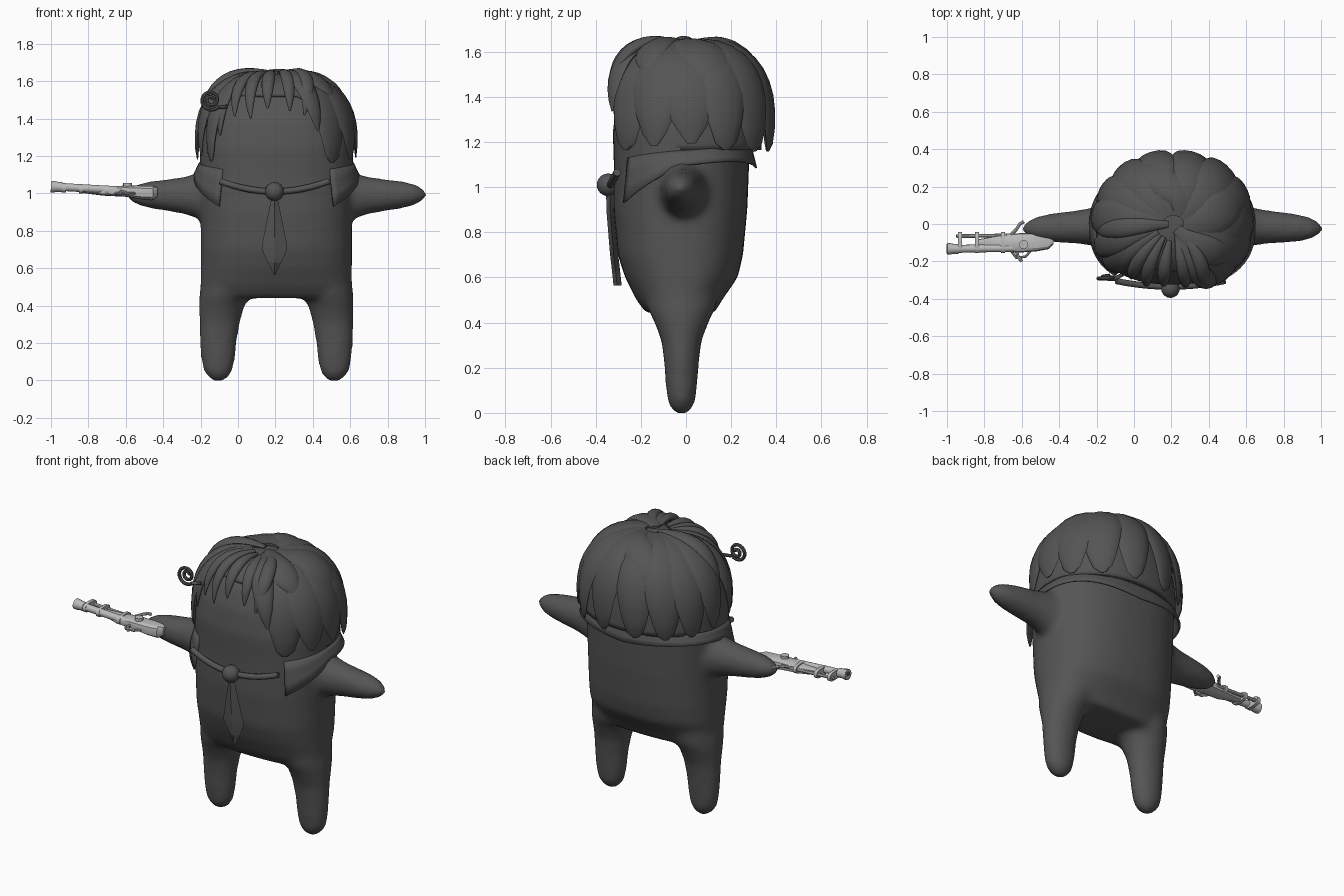
import bpy, bmesh, math
from mathutils import Vector

if "Cube" in bpy.data.objects:
    bpy.data.objects.remove(bpy.data.objects["Cube"])

CX, CY = 0.205, -0.02      # body axis


def material(name, v):
    m = bpy.data.materials.new(name)
    m.diffuse_color = (v, v, v, 1)
    m.use_nodes = True
    m.node_tree.nodes["Principled BSDF"].inputs["Base Color"].default_value = m.diffuse_color
    return m


DARK = material("dark_grey", 0.09)
METAL = material("light_metal", 0.5)


def finish(name, bm, mat, angle=40):
    bmesh.ops.recalc_face_normals(bm, faces=bm.faces)
    me = bpy.data.meshes.new(name)
    bm.to_mesh(me)
    bm.free()
    ob = bpy.data.objects.new(name, me)
    bpy.context.collection.objects.link(ob)
    me.materials.append(mat)
    bpy.ops.object.select_all(action='DESELECT')
    ob.select_set(True)
    bpy.context.view_layer.objects.active = ob
    bpy.ops.object.shade_smooth_by_angle(angle=math.radians(angle))
    return ob


def loft(bm, rings, caps=True):
    """Skin a list of closed point rings."""
    vs = [[bm.verts.new(p) for p in r] for r in rings]
    n = len(vs[0])
    for a, b in zip(vs, vs[1:]):
        for i in range(n):
            j = (i + 1) % n
            bm.faces.new((a[i], a[j], b[j], b[i]))
    if caps:
        bm.faces.new(vs[0])
        bm.faces.new(vs[-1])


def oval(t, a, b, power=2.0):
    c, s = math.cos(t), math.sin(t)
    e = 2 / power
    return (a * math.copysign(abs(c) ** e, c), b * math.copysign(abs(s) ** e, s))


def oval_ring(c, a, b, axis='z', power=2.0, n=32):
    out = []
    for i in range(n):
        p, q = oval(2 * math.pi * i / n, a, b, power)
        d = (p, q, 0) if axis == 'z' else (0, p, q)
        out.append(Vector(c) + Vector(d))
    return out


def tube(name, pts, r, mat, n=8):
    """Round rod along a path; r is a number or one radius per point."""
    pts = [Vector(p) for p in pts]
    rad = r if isinstance(r, (list, tuple)) else [r] * len(pts)
    rings = []
    for i, p in enumerate(pts):
        t = (pts[min(i + 1, len(pts) - 1)] - pts[max(i - 1, 0)]).normalized()
        u = t.cross(Vector((0.1, 1, 0.07))).normalized()
        v = t.cross(u)
        rings.append([p + rad[i] * (u * math.cos(k * 2 * math.pi / n) + v * math.sin(k * 2 * math.pi / n))
                      for k in range(n)])
    bm = bmesh.new()
    loft(bm, rings)
    return finish(name, bm, mat)


# ---- body: torso, legs and arms fused into one soft shape
bm = bmesh.new()
torso = [(.44, .39, .15, -.025), (.50, .405, .19, -.03), (.6, .405, .25, -.02), (.7, .405, .278, -.025),
         (.9, .405, .297, -.025), (1.1, .41, .30, -.02), (1.25, .41, .305, -.02), (1.38, .39, .295, -.01),
         (1.48, .345, .265, 0), (1.55, .28, .21, 0), (1.6, .17, .13, 0), (1.615, .07, .05, 0)]
loft(bm, [oval_ring((CX, y, z), a, b, power=2.4) for z, a, b, y in torso])
leg = [(-.005, .02, .02, .31), (.01, .05, .042, .31), (.05, .078, .062, .312), (.12, .092, .07, .312),
       (.22, .1, .077, .31), (.32, .11, .09, .302), (.40, .122, .12, .292), (.46, .14, .15, .272),
       (.55, .16, .17, .24)]
arm = [(.30, .12, .16), (.38, .115, .145), (.43, .102, .118), (.50, .09, .098), (.60, .082, .083),
       (.68, .072, .072), (.74, .058, .056), (.78, .036, .036), (.805, .012, .012)]
for s in (-1, 1):
    loft(bm, [oval_ring((CX + s * x, CY, z), a, b) for z, a, b, x in leg])
    loft(bm, [oval_ring((CX + s * x, -.01 - .03 * (x - .3), .985 + .02 * (x - .3)), a, b, 'x')
              for x, a, b in arm])
body = finish("body", bm, DARK)
rm = body.modifiers.new("fuse", 'REMESH')
rm.mode, rm.voxel_size, rm.use_smooth_shade = 'VOXEL', 0.018, True
sm = body.modifiers.new("soften", 'SMOOTH')
sm.factor, sm.iterations = 0.5, 10

# ---- hair: cap with an open face, covered in leaf-shaped locks
HC = Vector((0.21, 0.0, 1.22))


def scalp(az, u, lift=0.0):
    """Point on the hair surface: u = 0 crown, 1 widest, above 1 straight down."""
    ph = min(u, 1) * math.pi / 2
    f = math.sin(ph) ** .8
    z = 1.2 + .44 * max(math.cos(ph), 0) ** .85 - max(u - 1, 0) * .35
    a, b = oval(math.radians(az), .405 + lift, .335 + lift, 2.2)
    return Vector((HC.x + a * f, HC.y + b * f, z + lift * math.cos(ph)))


def hairline(az):
    d = abs((az + 108 + 180) % 360 - 180)      # angle from the middle of the face
    k = min(max((d - 38) / 22, 0), 1)
    return .5 + .6 * k * k * (3 - 2 * k)


bm = bmesh.new()
loft(bm, [[scalp(az, hairline(az) * k / 14) for az in range(0, 360, 6)] for k in range(1, 15)], caps=False)
bmesh.ops.contextual_create(bm, geom=[e for e in bm.edges if e.is_boundary and
                                      min(v.co.z for v in e.verts) > 1.58])
cap = finish("hair_cap", bm, DARK)
so = cap.modifiers.new("thickness", 'SOLIDIFY')
so.thickness = 0.03


def lock(az0, u0, az1, u1, w, lift, th=.022, steps=12, n=12):
    def path(t):
        flick = lift * math.sin(math.pi * min(t * .8, 1)) + .008
        return scalp(az0 + (az1 - az0) * t ** .8, u0 + (u1 - u0) * t, flick)
    rings = []
    for i in range(steps + 1):
        t = i / steps
        p = path(t)
        tan = (path(min(t + .02, 1)) - path(max(t - .02, 0))).normalized()
        side = tan.cross(p - HC).normalized()
        nor = side.cross(tan)
        prof = max(.03, math.sin(math.pi * (.08 + .9 * t ** 1.15)) ** .75)
        ring = []
        for k in range(n):
            c, s = math.cos(2 * math.pi * k / n), math.sin(2 * math.pi * k / n)
            x = w * prof * c
            ring.append(p + side * x + nor * (th * prof * s - 1.3 * x * x))
        rings.append(ring)
    bm = bmesh.new()
    loft(bm, rings)
    finish("hair_lock", bm, DARK, 60)


LOCKS = [  # start angle, start u, end angle, end u, half width, lift
    (-150, .1, -135, .88, .045, .02), (-135, .1, -122, .74, .035, .035), (-120, .1, -108, .76, .035, .04),
    (-100, .12, -96, .68, .035, .045), (-80, .1, -82, .70, .035, .05), (-75, .08, -62, .85, .06, .05),
    (-50, .08, -72, .74, .04, .06), (-40, .05, -48, 1.1, .12, .012), (-20, .05, -22, 1.05, .13, .01),
    (0, .1, 3, 1.02, .15, .012), (25, .05, 28, 1.1, .12, .02), (45, .05, 55, 1.12, .12, .035),
    (75, .05, 80, 1.12, .11, .045), (100, .05, 104, 1.12, .11, .045), (125, .05, 128, 1.12, .11, .03),
    (150, .05, 152, 1.1, .11, .02), (172, .05, 175, 1.05, .10, .025), (195, .1, 200, 1.0, .07, .03),
    (212, .1, 216, 1.08, .06, .022), (182, .02, 186, .72, .05, .04), (60, .05, 130, .7, .09, .035),
    (-10, .05, 40, .75, .12, .022), (-60, .03, -30, .6, .08, .025)]
for l in LOCKS:
    lock(*l)

# ---- curled ornament at the temple
spiral = []
for i in range(34):
    a, r = i * .36, .010 + .0014 * i
    spiral.append((-.145 + r * math.cos(a), -.275 - .0006 * i, 1.50 + r * math.sin(a)))
spiral += [(-.10, -.29, 1.46), (-.06, -.27, 1.465)]
tube("hair_curl", spiral, .010, DARK)

# ---- collar: flared band, open at the front with pointed ends
bm = bmesh.new()
rows = []
N = 48
for i in range(N + 1):
    az = -50 + 280 * i / N
    d = abs(az - 90) / 140                    # 0 at the back, 1 at the front tips
    e = max((d - .66) / .34, 0)
    top = 1.185 - .055 * d ** 2
    bot = 1.085 + .03 * math.sin(math.pi * min(d / .75, 1)) - .155 * e
    pts = []
    for k in range(4):
        t = k / 3
        a, b = oval(math.radians(az), .415 + .03 * t, .305 + .025 * t, 2.4)
        pts.append(bm.verts.new((CX + a, CY + .005 + b, top + (bot - top) * t)))
    rows.append(pts)
for a, b in zip(rows, rows[1:]):
    for k in range(3):
        bm.faces.new((a[k], b[k], b[k + 1], a[k + 1]))
collar = finish("collar", bm, DARK)
so = collar.modifiers.new("thickness", 'SOLIDIFY')
so.thickness = 0.01

# ---- neck cord, knot and tie blade
cord = []
for i in range(17):
    t = i / 8 - 1
    cord.append((.195 + .29 * t, -.335 + .03 * t * t, 1.01 + .055 * t * t))
tube("tie_cord", cord, .017, DARK, 10)
bm = bmesh.new()
bmesh.ops.create_uvsphere(bm, u_segments=20, v_segments=12, radius=.05)
bmesh.ops.translate(bm, verts=bm.verts, vec=(.195, -.345, 1.01))
finish("tie_knot", bm, DARK)
bm = bmesh.new()
blade = [(.97, .018, -.338), (.88, .036, -.335), (.72, .068, -.322), (.70, .068, -.32),
         (.63, .036, -.312), (.565, .003, -.305)]
loft(bm, [[(.195 + w, y, z), (.195, y - .016, z), (.195 - w, y, z), (.195, y + .02, z)] for z, w, y in blade])
finish("tie_blade", bm, DARK, 20)

# ---- old pistol held at the left hand
bm = bmesh.new()
stock = [(-.83, .018, .016, -.10, 1.018), (-.72, .045, .024, -.105, 1.012), (-.60, .052, .030, -.10, 1.012),
         (-.52, .048, .036, -.098, 1.005), (-.455, .036, .038, -.098, 1.003), (-.43, .012, .024, -.095, 1.008)]
loft(bm, [oval_ring((x, y, z), a, b, 'x', 3, 12) for x, a, b, y, z in stock])
finish("pistol_stock", bm, METAL, 25)
tube("pistol_barrel", [(-.99, -.133, 1.037), (-.62, -.128, 1.016)], .021, METAL, 14)
tube("pistol_muzzle", [(-1, -.133, 1.037), (-.985, -.133, 1.036), (-.965, -.133, 1.035), (-.94, -.133, 1.033)],
     [.031, .031, .027, .027], METAL, 14)
tube("pistol_bore", [(-1.0005, -.133, 1.037), (-.999, -.133, 1.037)], .018, DARK, 14)
tube("pistol_rod", [(-.95, -.065, 1.028), (-.60, -.06, 1.012)], .010, METAL)
for x in (-.93, -.84, -.70):
    z = 1.034 - .06 * (x + 1)
    bm = bmesh.new()
    loft(bm, [oval_ring((x + dx, -.1, z), .056, .026, 'x', 3, 16) for dx in (-.01, .01)])
    finish("pistol_band", bm, METAL)
tube("pistol_screw", [(-.59, -.11, 1.03), (-.59, -.11, 1.056)], .024, METAL, 12)
tube("pistol_hammer", [(-.66, -.06, 1.02), (-.63, -.03, 1.03), (-.61, 0, 1.03), (-.59, .012, 1.025)], .009, METAL)
tube("pistol_trigger", [(-.63, -.14, 1.01), (-.62, -.175, 1.01), (-.60, -.2, 1.005)], .009, METAL)
tube("trigger_guard", [(-.66, -.14, 1.0), (-.63, -.18, 1.0), (-.58, -.175, 1.0), (-.55, -.14, 1.0)], .007, METAL)
